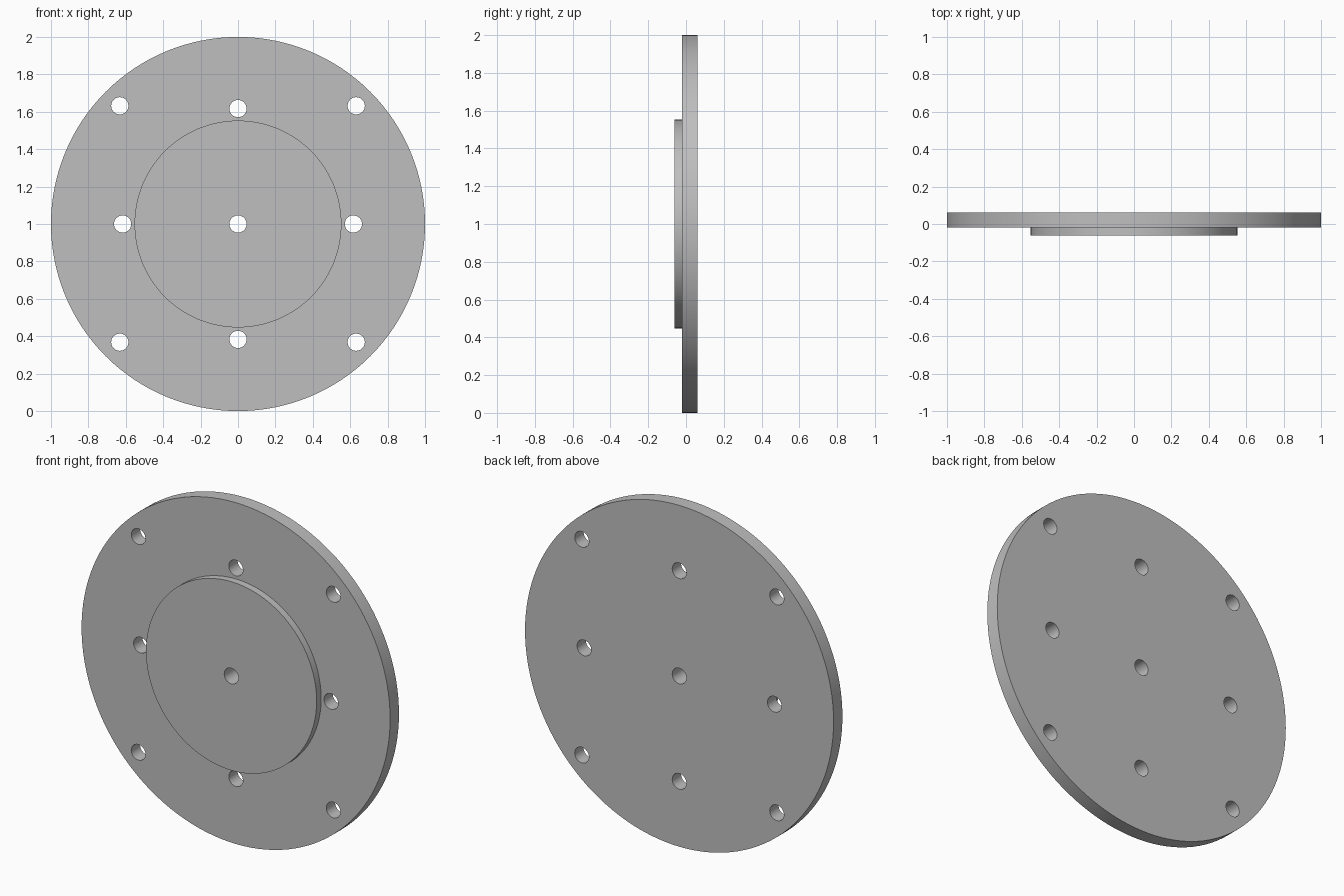
import bpy
import bmesh
from math import cos, sin, tau, radians

if "Cube" in bpy.data.objects:
    bpy.data.objects.remove(bpy.data.objects["Cube"], do_unlink=True)

HUB_Z = 1.0        # height of the disc axis
HOLE_R = 0.046

metal = bpy.data.materials.new("grey_metal")
metal.use_nodes = True
GREY = (0.52, 0.52, 0.52, 1)
metal.diffuse_color = GREY
metal.node_tree.nodes["Principled BSDF"].inputs["Base Color"].default_value = GREY


def add_turned(bm, profile, cx, cz, sides):
    """Closed solid turned about a y-direction axis; profile is (radius, y) from front to back."""
    rings = []
    for r, y in profile:
        rings.append([bm.verts.new((cx + r * cos(tau * i / sides), y, cz + r * sin(tau * i / sides)))
                      for i in range(sides)])
    for a, b in zip(rings, rings[1:]):
        for i in range(sides):
            j = (i + 1) % sides
            bm.faces.new((a[i], a[j], b[j], b[i]))
    bm.faces.new(rings[0])
    bm.faces.new(rings[-1])


def finish(bm, name):
    bmesh.ops.recalc_face_normals(bm, faces=bm.faces)
    mesh = bpy.data.meshes.new(name)
    bm.to_mesh(mesh)
    bm.free()
    mesh.materials.append(metal)
    obj = bpy.data.objects.new(name, mesh)
    bpy.context.collection.objects.link(obj)
    return obj


# Flange disc with the raised boss on its front
bm = bmesh.new()
add_turned(bm, [(0.553, -0.062), (0.553, -0.02), (1, -0.02), (1, 0.062)], 0, HUB_Z, 128)
flange = finish(bm, "flange_disc")

# Drill holes: centre, four on the axes, four on the diagonals
bm = bmesh.new()
for ix in (-1, 0, 1):
    for iz in (-1, 0, 1):
        reach = 0.632 if ix and iz else 0.617
        add_turned(bm, [(HOLE_R, -0.2), (HOLE_R, 0.2)], ix * reach, HUB_Z + iz * reach, 32)
drills = finish(bm, "hole_cutters")
drills.hide_render = True

cut = flange.modifiers.new("holes", 'BOOLEAN')
cut.operation = 'DIFFERENCE'
cut.solver = 'EXACT'
cut.object = drills

# Apply the cut, drop the cutters and smooth the round walls
bpy.ops.object.select_all(action='DESELECT')
bpy.context.view_layer.objects.active = flange
flange.select_set(True)
bpy.ops.object.modifier_apply(modifier=cut.name)
bpy.data.objects.remove(drills, do_unlink=True)
bpy.ops.object.shade_smooth_by_angle(angle=radians(30))
